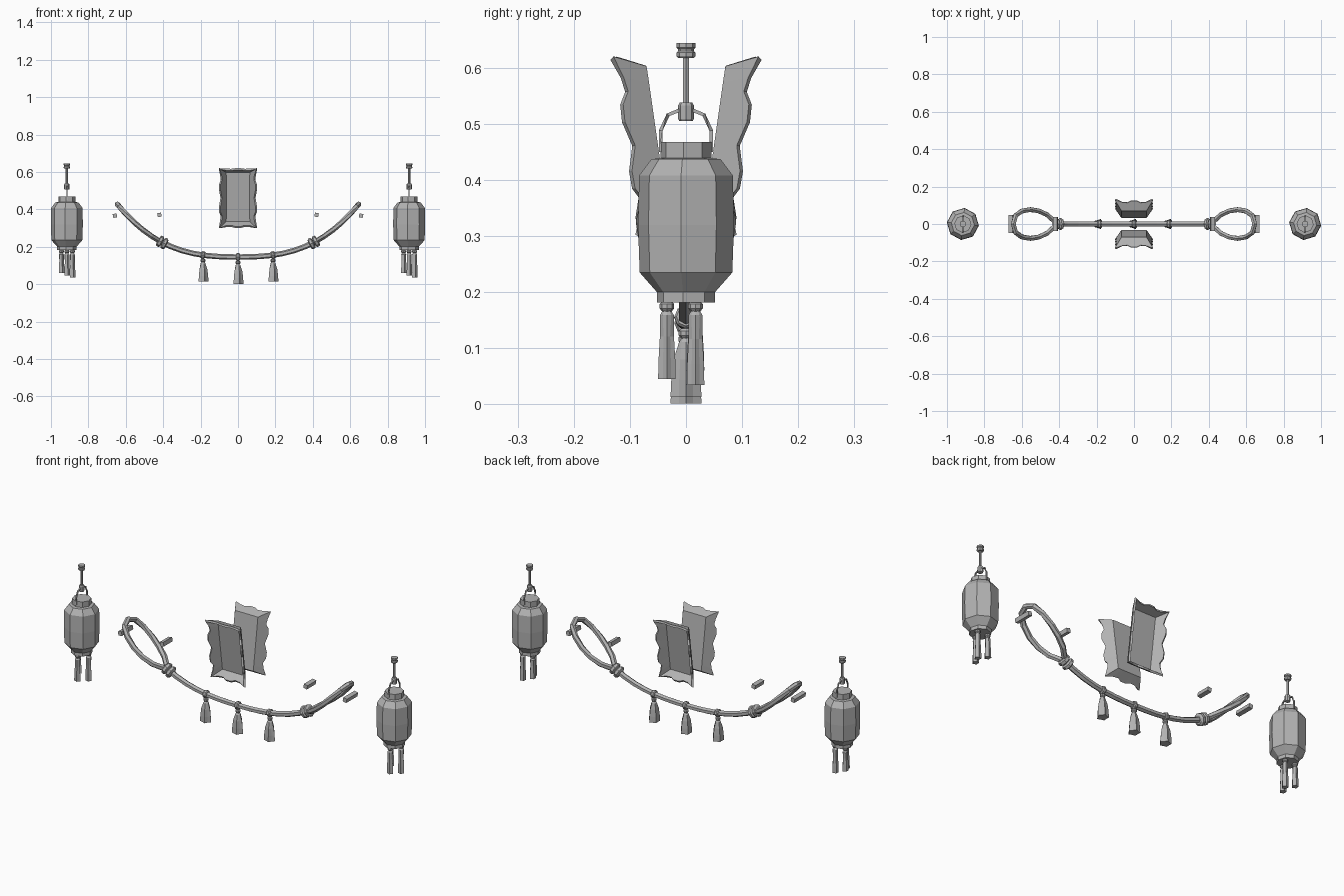
import bpy, bmesh, math
from mathutils import Vector

cube = bpy.data.objects.get("Cube")
if cube:
    bpy.data.objects.remove(cube, do_unlink=True)

grey = bpy.data.materials.new("plain_grey")
grey.use_nodes = True
tone = (0.45, 0.45, 0.45, 1)
grey.diffuse_color = tone
grey.node_tree.nodes["Principled BSDF"].inputs["Base Color"].default_value = tone


def finish(name, bm):
    bmesh.ops.recalc_face_normals(bm, faces=bm.faces)
    mesh = bpy.data.meshes.new(name)
    bm.to_mesh(mesh)
    bm.free()
    mesh.materials.append(grey)
    obj = bpy.data.objects.new(name, mesh)
    bpy.context.collection.objects.link(obj)
    return obj


def sweep(name, path, radii, sides=6, phase=0.0, closed=False, flute=1.0):
    """Tube along a path; flute below 1 pulls in every second side of the last rings."""
    pts = [Vector(p) for p in path]
    n = len(pts)
    if not isinstance(radii, (list, tuple)):
        radii = [radii] * n
    bm = bmesh.new()
    rings = []
    for i, p in enumerate(pts):
        a = pts[i - 1] if (i or closed) else p
        b = pts[(i + 1) % n] if (i < n - 1 or closed) else p
        t = (b - a).normalized()
        ref = Vector((1, 0, 0)) if abs(t.z) > 0.9 else Vector((0, 0, 1))
        u = (ref - t * ref.dot(t)).normalized()
        v = Vector((0, 0, 1)).cross(u) if abs(t.z) > 0.999 else t.cross(u)
        ring = []
        for k in range(sides):
            ang = phase + math.tau * k / sides
            r = radii[i] * (flute if k % 2 and i >= n - 3 else 1)
            ring.append(bm.verts.new(p + (u * math.cos(ang) + v * math.sin(ang)) * r))
        rings.append(ring)
    for i in range(n if closed else n - 1):
        r0, r1 = rings[i], rings[(i + 1) % n]
        for k in range(sides):
            j = (k + 1) % sides
            bm.faces.new((r0[k], r0[j], r1[j], r1[k]))
    if not closed:
        bm.faces.new(rings[0])
        bm.faces.new(rings[-1])
    return finish(name, bm)


def lathe(name, x, y, profile, sides=8, phase=0.0, flute=1.0):
    return sweep(name, [(x, y, z) for r, z in profile], [r for r, z in profile],
                 sides, phase, flute=flute)


def tassel(name, x, y, top, bottom, width):
    """Knotted head with a fluted skirt."""
    h = top - bottom
    lathe(name + "_knot", x, y, [(0.009, top), (0.013, top - 0.004),
          (0.013, top - 0.012), (0.008, top - 0.018)], 8)
    lathe(name + "_skirt", x, y, [(0.008, top - 0.016), (0.013, top - 0.024),
          (0.8 * width, top - 0.45 * h), (0.95 * width, top - 0.75 * h),
          (width, bottom)], 10, flute=0.75)


# Lanterns
for side, cx in (("right", -0.915), ("left", 0.915)):
    pre = side + "_lantern_"
    turn = math.radians(-6)
    lathe(pre + "body", cx, 0, [(0.052, 0.2), (0.083, 0.235), (0.086, 0.32),
          (0.084, 0.408), (0.062, 0.437), (0.045, 0.439)], 8, turn)
    lathe(pre + "top_cap", cx, 0, [(0.046, 0.43), (0.046, 0.468)], 8, turn)
    lathe(pre + "bottom_cap", cx, 0, [(0.052, 0.182), (0.052, 0.204)], 8, turn)
    # carrying handle
    arch = [(0.045, 0.45), (0.045, 0.488), (0.032, 0.516), (0.01, 0.525)]
    arch += [(-y, z) for y, z in reversed(arch)]
    sweep(pre + "handle", [(cx, y, z) for y, z in arch], 0.0045, 4, math.pi / 4)
    # hanging rod with ends
    lathe(pre + "rod", cx, 0, [(0.006, 0.52), (0.006, 0.63)], 6)
    lathe(pre + "rod_foot", cx, 0, [(0.012, 0.505), (0.014, 0.509), (0.014, 0.533),
          (0.011, 0.538)], 8)
    lathe(pre + "rod_knob", cx, 0, [(0.014, 0.617), (0.017, 0.621), (0.017, 0.627),
          (0.014, 0.630), (0.014, 0.633), (0.017, 0.636), (0.017, 0.644)], 8)
    for i, bottom in enumerate((0.045, 0.035, 0.06)):
        ang = math.radians(-90 + 120 * i)
        tassel(pre + "tassel_%d" % i, cx + 0.034 * math.cos(ang),
               0.034 * math.sin(ang), 0.183, bottom, 0.0165)


# Hanging rope
def sag(x):
    return 0.145 + 0.13 * x * x + 0.85 * abs(x) ** 3


def on_rope(x, y=0.0):
    return Vector((x, y, sag(x)))


sweep("rope", [on_rope(-0.42 + 0.84 * i / 14) for i in range(15)], 0.0145, 6)
for x in (-0.187, 0, 0.187):
    sweep("rope_collar", [on_rope(x - 0.01), on_rope(x - 0.005),
          on_rope(x + 0.005), on_rope(x + 0.01)], [0.017, 0.021, 0.021, 0.017], 8)
    bottom = 0.002 if x == 0 else 0.013
    lathe("tassel_cord", x, 0, [(0.006, sag(x)), (0.006, bottom + 0.11)], 6)
    tassel("rope_tassel", x, 0, bottom + 0.122, bottom, 0.029)

half = [(0.43, 0.018), (0.465, 0.05), (0.51, 0.07), (0.555, 0.077),
        (0.6, 0.069), (0.633, 0.045)]
loop = [(0.41, 0)] + half + [(0.645, 0)] + [(x, -y) for x, y in reversed(half)]
for s, side in ((-1, "right"), (1, "left")):
    sweep(side + "_rope_loop", [on_rope(s * x, y) for x, y in loop], 0.0145, 6, closed=True)
    # knot wraps at the foot of the loop
    for x in (0.393, 0.416):
        sweep(side + "_knot_wrap", [on_rope(s * (x + d)) for d in (-0.011, -0.006, 0.006, 0.011)],
              [0.022, 0.031, 0.031, 0.022], 8)
    # loose cross bars
    for x, z, w in ((0.658, 0.366, 0.047), (0.42, 0.37, 0.037)):
        sweep(side + "_cross_bar", [(s * x, -w, z), (s * x, w, z)], 0.015, 4,
              math.pi / 4 + s * 0.2)


# Flared tray panels with scalloped rims
def scallop(first_half, middle):
    mirrored = [(1 - t, d) for t, d in reversed(first_half[1:])]
    return first_half + middle + mirrored


LONG = scallop([(0, 1), (0.1, 0.76), (0.18, 0.68), (0.26, 0.9), (0.36, 0.92)], [(0.5, 0.7)])
SHORT = scallop([(0, 1), (0.15, 0.75), (0.3, 0.7), (0.42, 0.88)], [])
for s, side in ((-1, "front"), (1, "back")):
    foot, up = Vector((0, 0.036, 0.333)), Vector((0, 0.038, 0.267))
    length = up.length
    up.normalize()
    out = Vector((0, up.z, -up.y))
    corners = [(-0.065, 0), (0.065, 0), (0.065, length), (-0.065, length)]
    bm = bmesh.new()
    inner, rim = [], []
    for i, edge in enumerate((SHORT, LONG, SHORT, LONG)):
        a, b = corners[i], corners[(i + 1) % 4]
        for t, depth in edge:
            u, v = a[0] + (b[0] - a[0]) * t, a[1] + (b[1] - a[1]) * t
            # the rim leans away from the tray centre
            ru = u / 0.065
            rv = 2 * v / length - 1
            for store, k in ((inner, 0), (rim, depth)):
                p = foot + Vector((u + 0.035 * k * ru, 0, 0))
                p += up * (v + 0.025 * k * rv) + out * 0.055 * k
                p.y *= s
                store.append(bm.verts.new(p))
    n = len(inner)
    bm.faces.new(inner)
    for i in range(n):
        j = (i + 1) % n
        bm.faces.new((inner[i], inner[j], rim[j], rim[i]))
    panel = finish(side + "_panel", bm)
    mod = panel.modifiers.new("thickness", "SOLIDIFY")
    mod.thickness = 0.01
    mod.offset = 0
